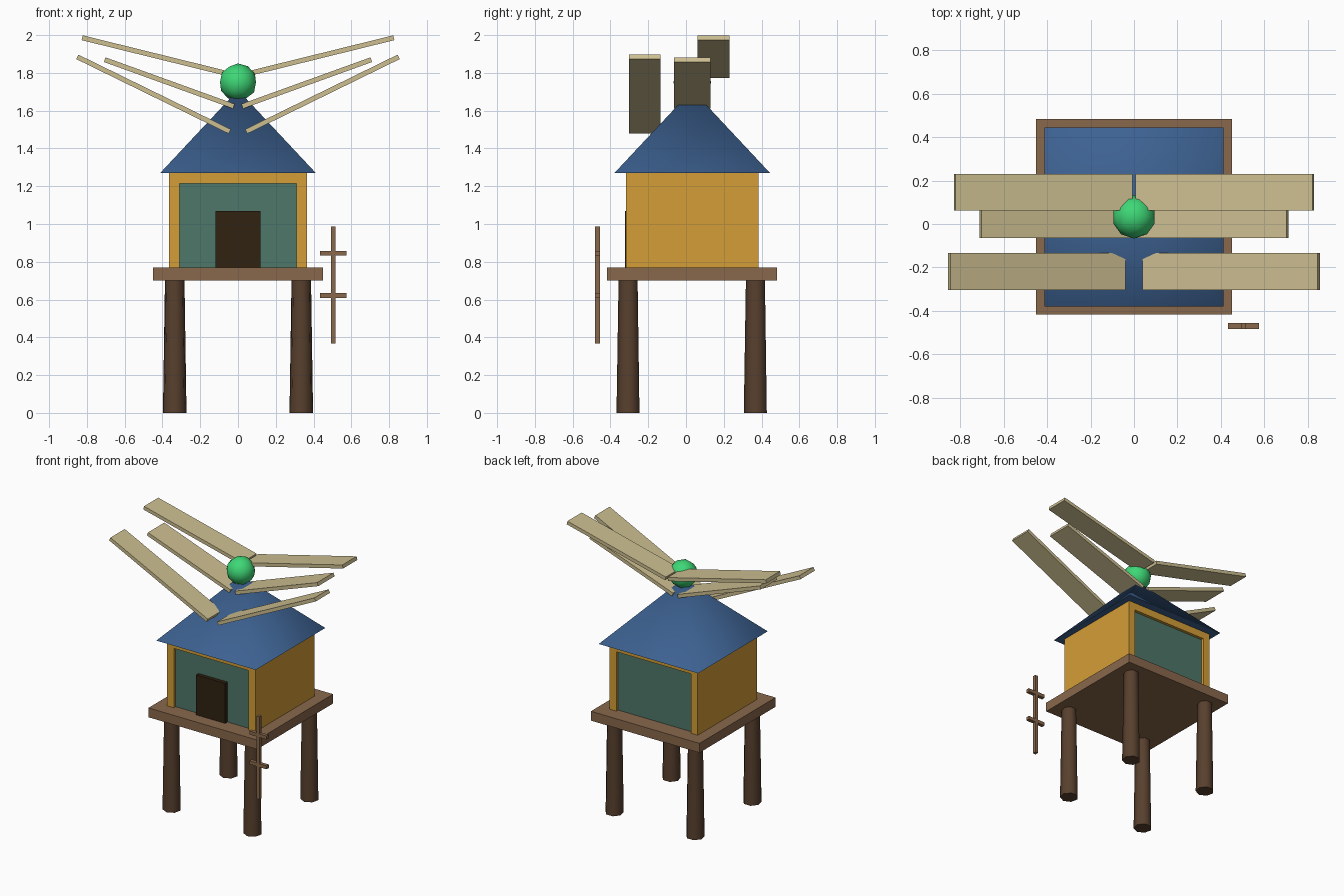
import bpy
import math
from mathutils import Vector

if "Cube" in bpy.data.objects:
    bpy.data.objects.remove(bpy.data.objects["Cube"], do_unlink=True)

CY = 0.033  # depth centre of the hut


def material(name, rgb):
    """Flat material from 0-255 display colour, stored as linear."""
    lin = [((c / 255 + 0.055) / 1.055) ** 2.4 for c in rgb]
    mat = bpy.data.materials.new(name)
    mat.use_nodes = True
    mat.diffuse_color = (*lin, 1)
    bsdf = next(n for n in mat.node_tree.nodes if n.type == "BSDF_PRINCIPLED")
    bsdf.inputs["Base Color"].default_value = (*lin, 1)
    return mat


GOLD = material("golden wall", (212, 157, 54))
TEAL = material("teal panel", (78, 119, 105))
BLUE = material("blue roof", (61, 98, 146))
PLANK = material("plank brown", (137, 104, 76))
BARK = material("dark bark", (88, 64, 46))
DOOR = material("door brown", (49, 34, 17))
SAND = material("pale sand", (205, 191, 145))
GREEN = material("bright green", (62, 215, 118))


def finish(name, mat, smooth=None):
    ob = bpy.context.object
    ob.name = name
    ob.data.materials.append(mat)
    if smooth:
        bpy.ops.object.shade_smooth_by_angle(angle=math.radians(smooth))
    return ob


def box(name, mat, x, y, z, tilt=0):
    """Box from three (min, max) ranges, optionally tilted about y."""
    ranges = (x, y, z)
    bpy.ops.mesh.primitive_cube_add(
        size=1, location=[(a + b) / 2 for a, b in ranges], rotation=(0, tilt, 0))
    bpy.context.object.scale = [b - a for a, b in ranges]
    bpy.ops.object.transform_apply(location=False, rotation=False, scale=True)
    return finish(name, mat)


# Stilts and platform
for sx, side in ((1, "left"), (-1, "right")):
    for sy, end in ((-1, "front"), (1, "back")):
        bpy.ops.mesh.primitive_cone_add(
            vertices=7, radius1=0.064, radius2=0.053, depth=0.7,
            location=(sx * 0.335, CY + sy * 0.337, 0.35), rotation=(0, 0, math.pi))
        finish(f"{end}_{side}_stilt", BARK, 60)
box("platform", PLANK, (-0.45, 0.45), (CY - 0.45, CY + 0.45), (0.7, 0.77))

# Hut: side walls and lintel frame the recessed panels
DEPTH = (CY - 0.35, CY + 0.35)
box("left_wall", GOLD, (0.31, 0.365), DEPTH, (0.77, 1.27))
box("right_wall", GOLD, (-0.365, -0.31), DEPTH, (0.77, 1.27))
box("lintel", GOLD, (-0.31, 0.31), DEPTH, (1.215, 1.27))
box("inner_room", TEAL, (-0.31, 0.31), (CY - 0.328, CY + 0.328), (0.77, 1.215))
box("door", DOOR, (-0.12, 0.12), (CY - 0.356, CY - 0.32), (0.77, 1.07))

# Pyramid roof and ball finial
bpy.ops.mesh.primitive_cone_add(
    vertices=4, radius1=0.412 * math.sqrt(2), radius2=0, depth=0.44,
    location=(0, CY, 1.49), rotation=(0, 0, math.pi / 4))
finish("roof", BLUE, 70)
bpy.ops.mesh.primitive_ico_sphere_add(subdivisions=2, radius=0.1, location=(0, CY, 1.75))
finish("ball_finial", GREEN, 60)

# Three pairs of rising planks: y range, inner (x, z), outer (x, z)
PLANKS = (
    ("front", (-0.303, -0.134), (0.044, 1.49), (0.851, 1.885)),
    ("middle", (-0.064, 0.129), (0.022, 1.623), (0.706, 1.87)),
    ("back", (0.061, 0.23), (0.01, 1.785), (0.825, 1.986)),
)
for label, y, inner, outer in PLANKS:
    a, b = Vector(inner), Vector(outer)
    mid, half = (a + b) / 2, (b - a).length / 2
    angle = math.atan2(b.y - a.y, b.x - a.x)
    for s, side in ((1, "left"), (-1, "right")):
        box(f"{label}_{side}_wing_plank", SAND,
            (s * mid.x - half, s * mid.x + half), y,
            (mid.y - 0.013, mid.y + 0.013), -s * angle)

# Hanging ladder: one post with two rungs
LADDER_Y = (-0.483, -0.456)
box("ladder_post", PLANK, (0.492, 0.516), LADDER_Y, (0.367, 0.987))
for i, z in enumerate((0.622, 0.845)):
    box(f"ladder_rung_{i + 1}", PLANK, (0.433, 0.575), LADDER_Y, (z - 0.013, z + 0.013))
